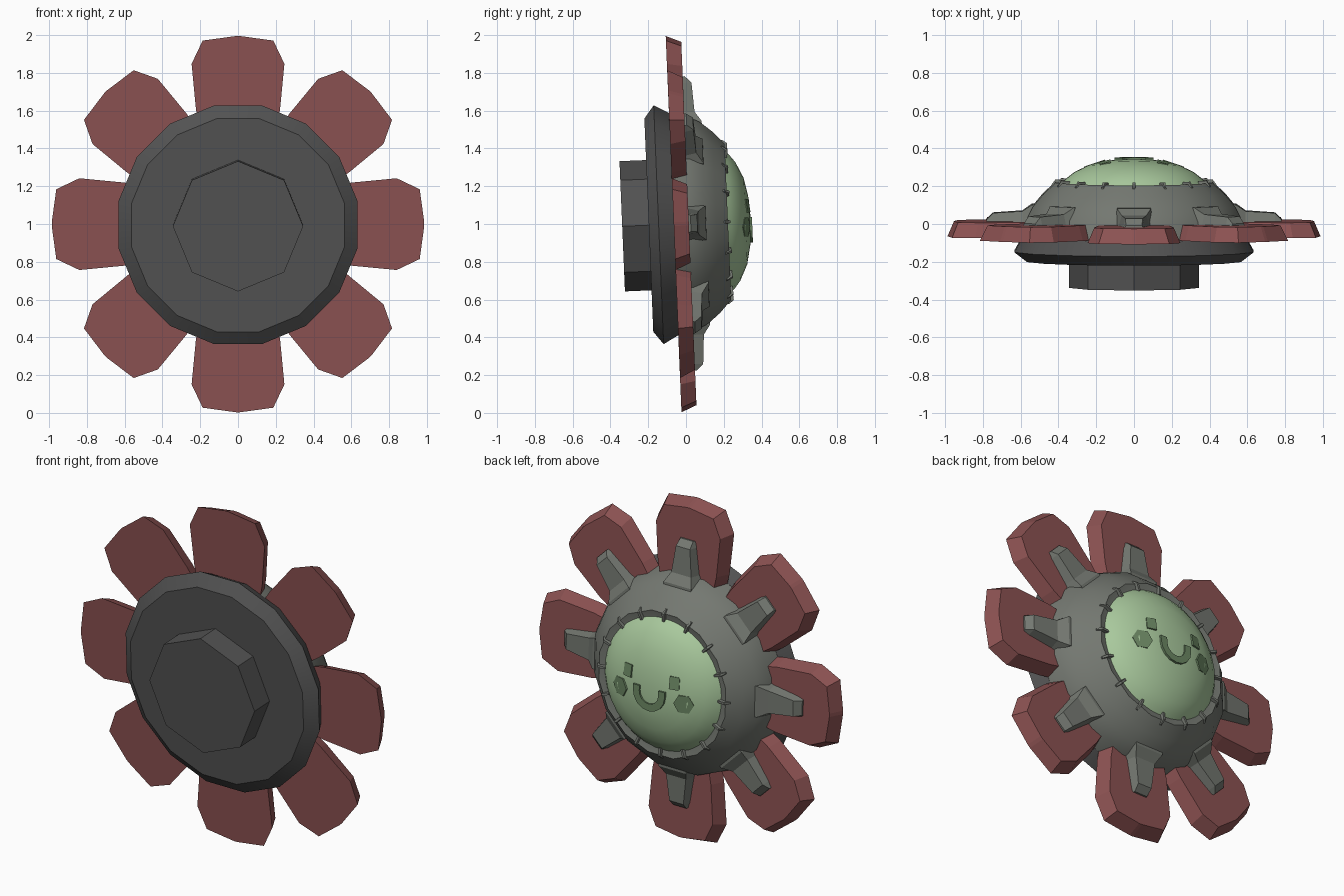
import bpy
import bmesh
from math import sin, cos, pi, radians, sqrt
from mathutils import Matrix, Vector

if "Cube" in bpy.data.objects:
    bpy.data.objects.remove(bpy.data.objects["Cube"], do_unlink=True)


def material(name, hex_code):
    def linear(c):
        return c / 12.92 if c < 0.04045 else ((c + 0.055) / 1.055) ** 2.4
    rgb = [linear(int(hex_code[i:i + 2], 16) / 255) for i in (0, 2, 4)]
    m = bpy.data.materials.new(name)
    m.use_nodes = True
    m.diffuse_color = (*rgb, 1)
    m.node_tree.nodes["Principled BSDF"].inputs["Base Color"].default_value = (*rgb, 1)
    return m


RED = material("dusty red", "8C5252")
DARK = material("charcoal", "525252")
GREY = material("warm grey", "747871")
GREEN = material("pale green", "A9C99D")
MOSS = material("moss green", "6B8763")

# Flower frame: local z is the flower axis (towards +y, tipped up), local y is up
TILT = radians(2.4)
s, c = sin(TILT), cos(TILT)
FRAME = Matrix(((-1, 0, 0, 0), (0, -s, c, 0), (0, c, s, 1.002), (0, 0, 0, 1)))


def loft(name, rings, mat, place=Matrix(), smooth=False):
    """Skin equal-length closed rings and cap both ends."""
    bm = bmesh.new()
    loops = [[bm.verts.new(FRAME @ place @ Vector(p)) for p in ring] for ring in rings]
    n = len(loops[0])
    for a, b in zip(loops, loops[1:]):
        for i in range(n):
            j = (i + 1) % n
            bm.faces.new((a[i], a[j], b[j], b[i]))
    bm.faces.new(loops[0])
    bm.faces.new(loops[-1])
    bmesh.ops.recalc_face_normals(bm, faces=bm.faces)
    me = bpy.data.meshes.new(name)
    bm.to_mesh(me)
    bm.free()
    me.materials.append(mat)
    ob = bpy.data.objects.new(name, me)
    bpy.context.collection.objects.link(ob)
    if smooth:
        bpy.ops.object.select_all(action="DESELECT")
        ob.select_set(True)
        bpy.context.view_layer.objects.active = ob
        bpy.ops.object.shade_smooth_by_angle(angle=radians(32))
    return ob


def circle(r, w, n, turn=0.0):
    return [(r * cos(2 * pi * (i + turn) / n), r * sin(2 * pi * (i + turn) / n), w)
            for i in range(n)]


def lathe(name, profile, n, turn, mat):
    return loft(name, [circle(r, w, n, turn) for r, w in profile], mat, smooth=True)


# Stacked round body
lathe("base_knob", [(0.345, -0.338), (0.345, -0.15)], 8, 0, DARK)
lathe("base_disc", [(0.576, -0.197), (0.645, -0.145), (0.6, -0.065)], 16, 0.5, DARK)
lathe("upper_shell", [(0.6, -0.07), (0.578, 0.03), (0.545, 0.095), (0.49, 0.16),
                      (0.422, 0.222), (0.38, 0.212)], 16, 0.5, GREY)
lathe("face_dome", [(0.39, 0.205), (0.36, 0.24), (0.315, 0.275), (0.23, 0.315),
                    (0.12, 0.337), (0.04, 0.342)], 32, 0.5, GREEN)


# Petals: half outline as (radius, half width), wider behind than in front
def petal_ring(half, w):
    return [(r, h, w) for r, h in half] + [(r, -h, w) for r, h in reversed(half)]


BACK = [(0.48, 0.195), (0.6, 0.22), (0.84, 0.243), (0.962, 0.185), (0.986, 0.01)]
FRONT = [(0.48, 0.165), (0.6, 0.19), (0.825, 0.208), (0.93, 0.16), (0.952, 0.01)]


# Rectangular cross-section for clasps and pegs
def section(r, foot, top, low, high):
    return [(r, -foot, low), (r, foot, low), (r, top, high), (r, -top, high)]


CLASP = [section(0.49, 0.1, 0.09, 0, 0.108), section(0.54, 0.1, 0.09, 0, 0.105),
         section(0.59, 0.085, 0.065, 0, 0.07), section(0.745, 0.062, 0.046, 0, 0.06),
         section(0.78, 0.055, 0.042, 0, 0.025)]

for i in range(8):
    a = i * pi / 4
    turn = Matrix.Rotation(a, 4, "Z")
    stretch = Matrix.Scale(1 + 0.011 * sin(a) ** 2, 4)
    loft(f"petal_{i + 1}", [petal_ring(BACK, -0.065), petal_ring(FRONT, 0.015)],
         RED, turn @ stretch)
    loft(f"clasp_{i + 1}", CLASP, GREY, turn)

# Small pegs around the collar
for i in range(16):
    loft(f"collar_peg_{i + 1}",
         [section(0.37, 0.012, 0.006, 0.19, 0.232), section(0.415, 0.014, 0.007, 0.19, 0.236),
          section(0.435, 0.012, 0.004, 0.18, 0.21)],
         GREY, Matrix.Rotation(i * pi / 8, 4, "Z"))


# Face plates lying on the dome
def on_dome(x, y, radius=0.637):
    d = Vector((x, y, sqrt(radius ** 2 - x * x - y * y)))
    turn = Vector((0, 0, 1)).rotation_difference(d).to_matrix().to_4x4()
    return Matrix.Translation(d + Vector((0, 0, -0.295))) @ turn


def box_ring(w):
    return [(-0.029, -0.036, w), (0.029, -0.036, w), (0.029, 0.036, w), (-0.029, 0.036, w)]


for side, sx in (("left", -1), ("right", 1)):
    loft(f"{side}_eye", [box_ring(-0.01), box_ring(0.014)], MOSS, on_dome(sx * 0.15, 0.08))
    loft(f"{side}_cheek", [circle(0.058, -0.01, 6), circle(0.058, 0.014, 6)], MOSS,
         on_dome(sx * 0.205, -0.03))

# Smiling mouth: a half ring with short upright ends
mouth = []
for k in range(-1, 10):
    a = pi + pi * min(max(k, 0), 8) / 8
    lift = 0.03 if k in (-1, 9) else 0
    mouth.append([(r * cos(a), r * sin(a) - 0.01 + lift, w)
                  for r, w in ((0.062, 0.31), (0.104, 0.31), (0.104, 0.35), (0.062, 0.35))])
loft("mouth", mouth, MOSS)
